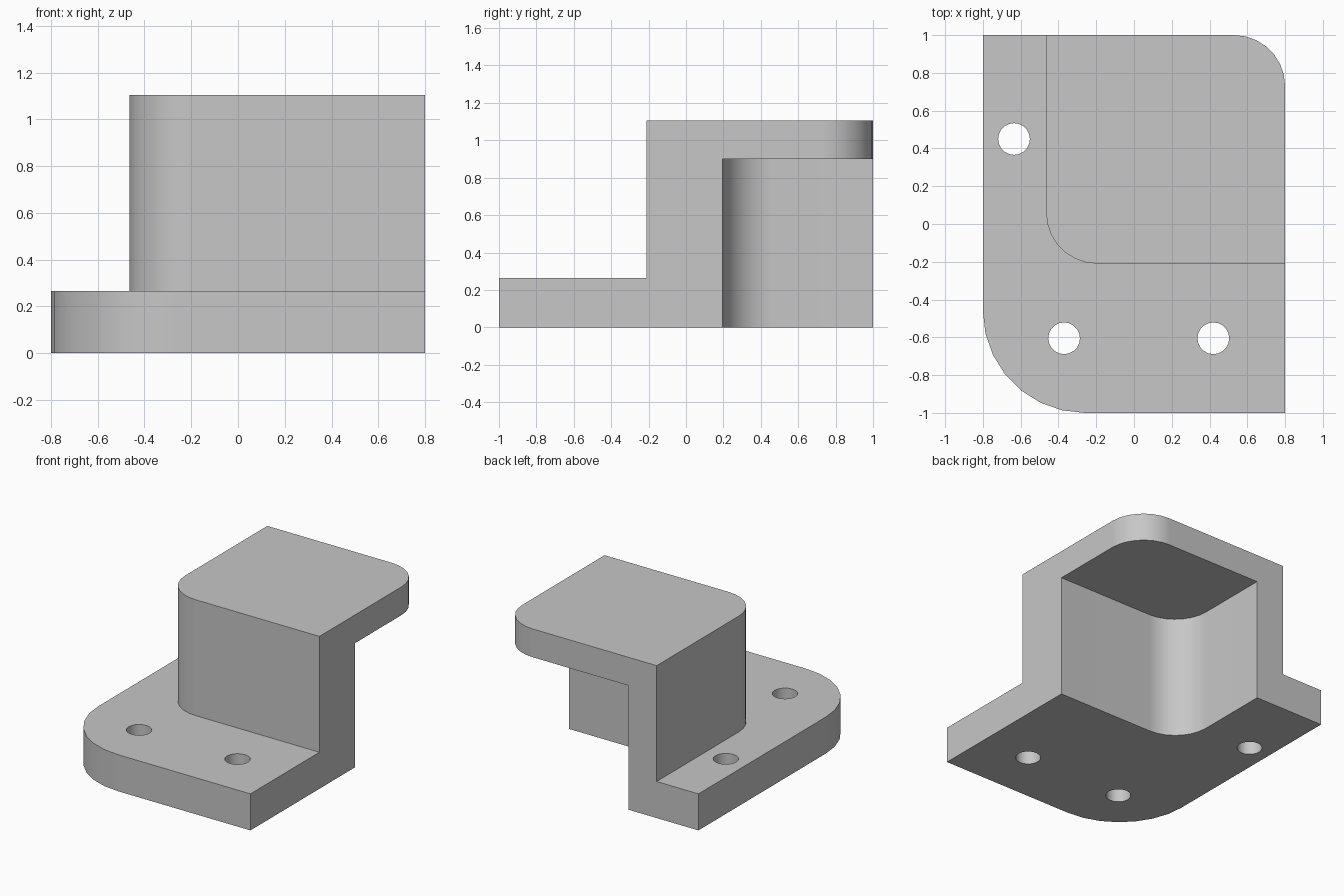
import bpy
import bmesh
import math
from mathutils import Vector

cube = bpy.data.objects.get("Cube")
if cube:
    bpy.data.objects.remove(cube, do_unlink=True)

LEFT, RIGHT, FRONT, BACK = -0.8, 0.8, -1.0, 1.0
BASE_TOP, SHELF_UNDER, SHELF_TOP = 0.265, 0.9, 1.105
ROUND, ARC_STEPS, OVER = 0.27, 7, 0.3


def outline(corners):
    """Turn (x, y, radius) corners into points, rounding square corners."""
    points = []
    for i, (x, y, r) in enumerate(corners):
        p = Vector((x, y))
        if not r:
            points.append(p)
            continue
        before = (Vector(corners[i - 1][:2]) - p).normalized()
        after = (Vector(corners[(i + 1) % len(corners)][:2]) - p).normalized()
        centre = p + r * (before + after)
        for k in range(ARC_STEPS + 1):
            t = math.pi / 2 * k / ARC_STEPS
            points.append(centre - r * (after * math.cos(t) + before * math.sin(t)))
    return points


def extrude(name, points, low, high):
    """Make a closed prism from a flat outline."""
    bm = bmesh.new()
    face = bm.faces.new([bm.verts.new((p.x, p.y, low)) for p in points])
    side = bmesh.ops.extrude_face_region(bm, geom=[face])["geom"]
    top = [v for v in side if isinstance(v, bmesh.types.BMVert)]
    bmesh.ops.translate(bm, verts=top, vec=(0, 0, high - low))
    bmesh.ops.recalc_face_normals(bm, faces=bm.faces)
    mesh = bpy.data.meshes.new(name)
    bm.to_mesh(mesh)
    bm.free()
    obj = bpy.data.objects.new(name, mesh)
    bpy.context.collection.objects.link(obj)
    return obj


def cut(target, cutter):
    """Subtract the cutter and discard it."""
    cutter.hide_render = True
    mod = target.modifiers.new("cut", "BOOLEAN")
    mod.operation, mod.solver, mod.object = "DIFFERENCE", "EXACT", cutter
    bpy.context.view_layer.objects.active = target
    bpy.ops.object.modifier_apply(modifier=mod.name)
    bpy.data.objects.remove(cutter, do_unlink=True)


# Full-height block with the rounded base and shelf corners
bracket = extrude("bracket", outline([
    (LEFT, FRONT, 2 * ROUND), (RIGHT, FRONT, 0),
    (RIGHT, BACK, ROUND), (LEFT, BACK, 0)]), 0, SHELF_TOP)

# Clear the space above the base flange, leaving the raised block
cut(bracket, extrude("flange_cutter", outline([
    (-0.465, BACK + OVER, 0), (-0.465, -0.21, ROUND), (RIGHT + OVER, -0.21, 0),
    (RIGHT + OVER, FRONT - OVER, 0), (LEFT - OVER, FRONT - OVER, 0),
    (LEFT - OVER, BACK + OVER, 0)]), BASE_TOP, SHELF_TOP + OVER))

# Hollow under the shelf, open at the back and side
cut(bracket, extrude("hollow_cutter", outline([
    (-0.24, 0.195, ROUND), (RIGHT + OVER, 0.195, 0),
    (RIGHT + OVER, BACK + OVER, 0), (-0.24, BACK + OVER, 0)]), -OVER, SHELF_UNDER))

# Bolt holes through the flange
HOLE_RADIUS, HOLE_SIDES = 0.084, 20
for hx, hy in ((-0.635, 0.45), (-0.37, -0.605), (0.42, -0.605)):
    ring = [Vector((hx + HOLE_RADIUS * math.cos(a), hy + HOLE_RADIUS * math.sin(a)))
            for a in (math.tau * k / HOLE_SIDES for k in range(HOLE_SIDES))]
    cut(bracket, extrude("hole_cutter", ring, -OVER, BASE_TOP + OVER))

# Plain grey finish
grey = bpy.data.materials.new("plain_grey")
grey.use_nodes = True
colour = (0.57, 0.57, 0.57, 1)
grey.diffuse_color = colour
grey.node_tree.nodes["Principled BSDF"].inputs["Base Color"].default_value = colour
bracket.data.materials.clear()
bracket.data.materials.append(grey)

# Smooth curves, with flat faces kept flat
bpy.ops.object.select_all(action="DESELECT")
bracket.select_set(True)
bpy.context.view_layer.objects.active = bracket
bpy.ops.object.shade_smooth_by_angle(angle=math.radians(30))
normals = bracket.modifiers.new("flat_face_normals", "WEIGHTED_NORMAL")
normals.keep_sharp = True
